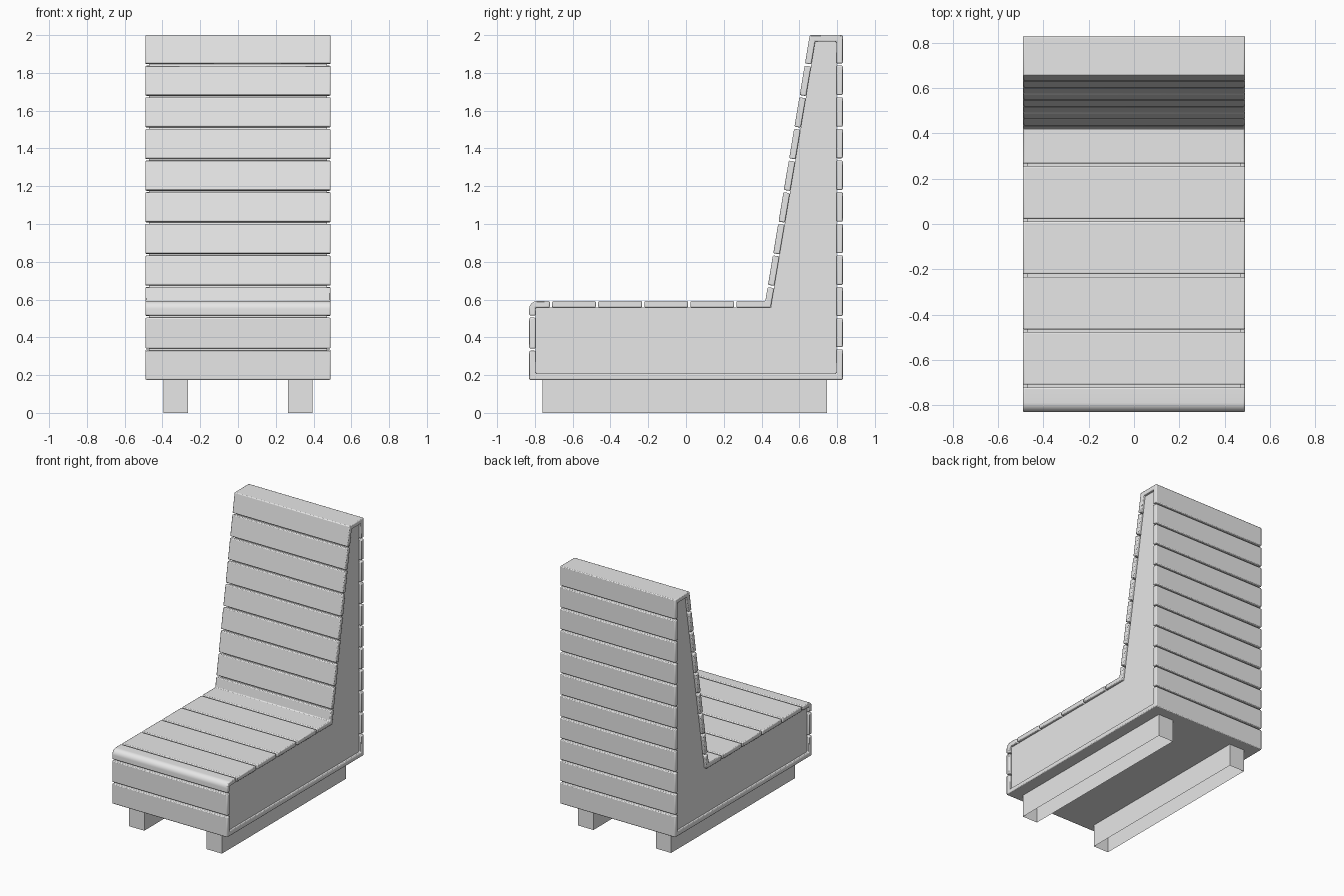
import bpy
import bmesh
import math
from mathutils import Vector

if "Cube" in bpy.data.objects:
    bpy.data.objects.remove(bpy.data.objects["Cube"], do_unlink=True)

grey = bpy.data.materials.new("light_grey")
grey.use_nodes = True
colour = (0.8, 0.8, 0.8, 1)
grey.diffuse_color = colour
grey.node_tree.nodes["Principled BSDF"].inputs["Base Color"].default_value = colour

HALF_WIDTH = 0.49
RECESS = 0.02
THICK = 0.034
GAP = 0.012


def finish(bm, name):
    bmesh.ops.recalc_face_normals(bm, faces=bm.faces)
    mesh = bpy.data.meshes.new(name)
    bm.to_mesh(mesh)
    bm.free()
    mesh.materials.append(grey)
    obj = bpy.data.objects.new(name, mesh)
    bpy.context.collection.objects.link(obj)
    return obj


def prism(name, points, half):
    """Extrude a (y, z) outline across the width."""
    bm = bmesh.new()
    face = bm.faces.new([bm.verts.new((-half, p.x, p.y)) for p in points])
    grown = bmesh.ops.extrude_face_region(bm, geom=[face])["geom"]
    moved = [v for v in grown if isinstance(v, bmesh.types.BMVert)]
    bmesh.ops.translate(bm, verts=moved, vec=(2 * half, 0, 0))
    return finish(bm, name)


# Side profile: front foot, seat front, seat back, top front, top rear, rear foot
outer = [Vector(p) for p in ((-0.83, 0.175), (-0.83, 0.592), (0.42, 0.592),
                             (0.655, 2.0), (0.83, 2.0), (0.83, 0.175))]
count = len(outer)
direction = [(outer[(i + 1) % count] - outer[i]).normalized() for i in range(count)]
normal = [Vector((d.y, -d.x)) for d in direction]
inner = [outer[i] + (normal[i - 1] + normal[i]) * THICK / (1 + normal[i - 1].dot(normal[i]))
         for i in range(count)]

# Recessed core that shows as the side panels
prism("side_panel_core", inner, HALF_WIDTH - RECESS)

# Seam positions on each profile edge: (axis, values)
back_seams = [0.672 + 0.1675 * i for i in range(8)]
seams = {
    0: (1, [0.335, 0.51]),
    1: (0, [-0.715 + 0.244 * i for i in range(5)]),
    2: (1, back_seams),
    4: (1, back_seams[::-1] + [0.507, 0.342]),
}


def corner(i):
    """Outer points of a profile corner; the seat front edge is rounded."""
    if i != 1:
        return [outer[i]]
    r = 0.042
    centre = outer[1] + Vector((r, -r))
    angles = [math.pi * (1 - k / 16) for k in range(9)]
    return [centre + r * Vector((math.cos(a), math.sin(a))) for a in angles]


# Walk round the profile, collecting one plank between each pair of seams
planks = []
out_run, in_run = [], []
for i in range(count):
    a, b = outer[i], outer[(i + 1) % count]
    axis, values = seams.get(i, (0, []))
    for value in values:
        p = a.lerp(b, (value - a[axis]) / (b[axis] - a[axis]))
        before = p - direction[i] * GAP / 2
        after = p + direction[i] * GAP / 2
        planks.append((out_run + [before], in_run + [before + normal[i] * THICK]))
        out_run, in_run = [after], [after + normal[i] * THICK]
    out_run = out_run + corner((i + 1) % count)
    in_run = in_run + [inner[(i + 1) % count]]

# The run left over closes the loop with the first plank
first_out, first_in = planks[0]
planks[0] = (out_run + first_out, in_run + first_in)

for n, (out_pts, in_pts) in enumerate(planks):
    plank = prism(f"padded_plank_{n + 1}", out_pts + in_pts[::-1], HALF_WIDTH)
    bevel = plank.modifiers.new("soft_edges", "BEVEL")
    bevel.width = 0.006
    bevel.segments = 2
    bevel.limit_method = "ANGLE"
    bevel.angle_limit = math.radians(30)
    bpy.ops.object.select_all(action="DESELECT")
    plank.select_set(True)
    bpy.context.view_layer.objects.active = plank
    bpy.ops.object.shade_smooth_by_angle(angle=math.radians(30))

# Two runners under the seat, open underneath
for side, name in ((-1, "right_runner"), (1, "left_runner")):
    bm = bmesh.new()
    bmesh.ops.create_cube(bm, size=1)
    bmesh.ops.scale(bm, verts=bm.verts, vec=(0.13, 1.505, 0.175))
    bmesh.ops.translate(bm, verts=bm.verts, vec=(side * 0.33, -0.007, 0.0875))
    bm.normal_update()
    under = [f for f in bm.faces if f.normal.z < -0.5]
    bmesh.ops.delete(bm, geom=under, context="FACES_ONLY")
    finish(bm, name)
